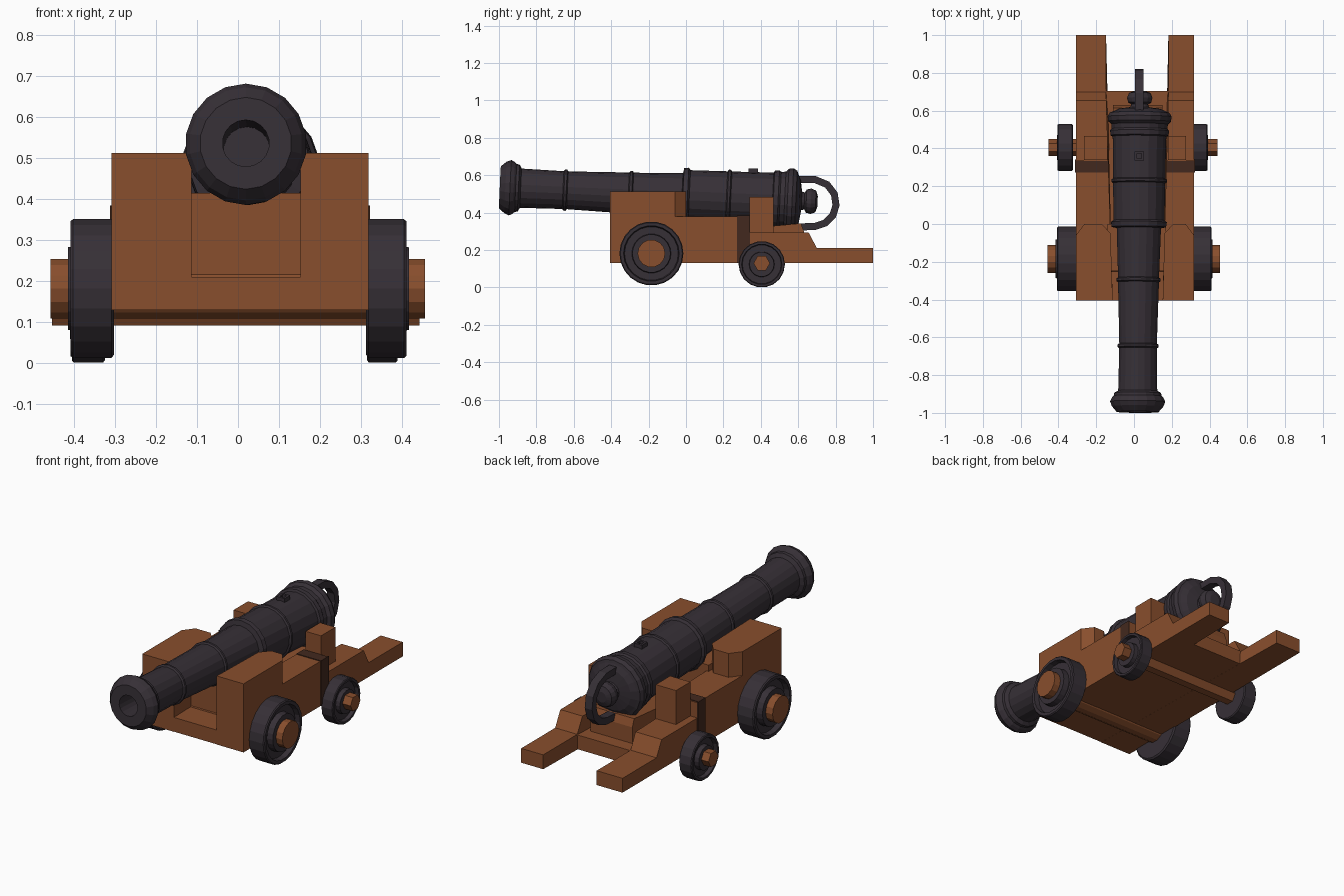
import bpy, bmesh, math
from mathutils import Vector, Matrix

if "Cube" in bpy.data.objects:
    bpy.data.objects.remove(bpy.data.objects["Cube"])


def material(name, rgb):
    m = bpy.data.materials.new(name)
    m.diffuse_color = (*rgb, 1)
    m.use_nodes = True
    m.node_tree.nodes["Principled BSDF"].inputs["Base Color"].default_value = m.diffuse_color
    return m


WOOD = material("brown_wood", (0.25, 0.077, 0.026))
IRON = material("dark_iron", (0.037, 0.029, 0.037))
STAIN = material("dark_wood_stain", (0.055, 0.022, 0.013))


def finish(name, bm, mat):
    bmesh.ops.recalc_face_normals(bm, faces=bm.faces)
    mesh = bpy.data.meshes.new(name)
    bm.to_mesh(mesh)
    bm.free()
    mesh.materials.append(mat)
    ob = bpy.data.objects.new(name, mesh)
    bpy.context.collection.objects.link(ob)
    return ob


def loft(name, rings, mat, closed=False):
    """Skin a list of equal point rings; cap the ends unless closed."""
    bm = bmesh.new()
    vs = [[bm.verts.new(p) for p in r] for r in rings]
    n = len(vs[0])
    pairs = list(zip(vs, vs[1:])) + ([(vs[-1], vs[0])] if closed else [])
    for a, b in pairs:
        for i in range(n):
            j = (i + 1) % n
            bm.faces.new((a[i], a[j], b[j], b[i]))
    if not closed:
        bm.faces.new(vs[0])
        bm.faces.new(vs[-1])
    return finish(name, bm, mat)


def box(name, x, y, z, mat):
    ring = lambda h: [(x[0], y[0], h), (x[1], y[0], h), (x[1], y[1], h), (x[0], y[1], h)]
    return loft(name, [ring(z[0]), ring(z[1])], mat)


def lathe(name, profile, sides, start, axis, mat, turn=0.0):
    """Spin (distance, radius) pairs around an axis line."""
    rot = Vector(axis).to_track_quat('Z', 'Y').to_matrix().to_4x4()
    m = Matrix.Translation(start) @ rot
    angles = [turn + 2 * math.pi * i / sides for i in range(sides)]
    rings = [[m @ Vector((r * math.cos(a), r * math.sin(a), d)) for a in angles]
             for d, r in profile]
    return loft(name, rings, mat)


# Carriage cheeks: stepped side profile, inner faces spread toward the back
def inner_x(side, y):
    t = min((y + 0.405) / 1.1, 1)
    return 0.152 + 0.03 * t if side > 0 else -0.113 - 0.035 * t


cheek = [(-0.405, 0.13), (1, 0.13), (1, 0.21), (0.70, 0.21), (0.655, 0.295),
         (0.34, 0.295), (0.34, 0.38), (-0.405, 0.38)]
for side, label in ((1, "right"), (-1, "left")):
    out = 0.318 if side > 0 else -0.308
    loft(label + "_cheek", [[(inner_x(side, y), y, z) for y, z in cheek],
                            [(out, y, z) for y, z in cheek]], WOOD)
    # Raised front part with clipped back corners
    inn, back = inner_x(side, -0.405), inner_x(side, -0.05)
    plan = [(inn, -0.405), (out, -0.405), (out, -0.06), (out - side * 0.045, 0),
            (back + side * 0.045, 0), (back, -0.05)]
    loft(label + "_cheek_top", [[(x, y, z) for x, y in plan] for z in (0.379, 0.513)], WOOD)
    # Post beside the breech
    px = (0.18, 0.275) if side > 0 else (-0.265, -0.14)
    box(label + "_post", px, (0.34, 0.467), (0.25, 0.485), WOOD)
    # Thin dark band over the cheek
    xs = sorted((out, out + side * 0.004))
    box(label + "_band_side", xs, (0.272, 0.341), (0.131, 0.384), STAIN)
    xs = sorted((inner_x(side, 0.3), out + side * 0.004))
    box(label + "_band_top", xs, (0.272, 0.334), (0.379, 0.384), STAIN)

# Bed, transom and breech wedge between the cheeks
box("bed", (-0.20, 0.22), (-0.404, 0.705), (0.1305, 0.21), WOOD)
box("transom", (-0.14, 0.17), (-0.25, 0.0), (0.20, 0.415), WOOD)
wedge = [(0.15, 0.20), (0.63, 0.20), (0.63, 0.30), (0.615, 0.343), (0.15, 0.30)]
loft("breech_wedge", [[(x, y, z) for y, z in wedge] for x in (-0.11, 0.15)], WOOD)

# Axles
lathe("front_axle", [(0, 0.074), (0.912, 0.074)], 14, (-0.457, -0.185, 0.182), (1, 0, 0), WOOD)
lathe("back_axle", [(0, 0.044), (0.895, 0.044)], 6, (-0.453, 0.405, 0.13), (1, 0, 0), WOOD)


# Wheels: rim, recessed web and raised hub
def wheel(name, x, y, z, r, width, hub, side, sides):
    prof = [(0, r * 0.95), (width * 0.06, r), (width * 0.94, r), (width, r * 0.97),
            (width, r * 0.87), (width * 0.72, r * 0.84), (width * 0.72, hub),
            (width * 1.06, hub * 0.97)]
    lathe(name, prof, sides, (x, y, z), (side, 0, 0), IRON)


wheel("right_front_wheel", 0.312, -0.185, 0.182, 0.171, 0.098, 0.105, 1, 22)
wheel("left_front_wheel", -0.302, -0.185, 0.182, 0.171, 0.106, 0.105, -1, 22)
wheel("right_back_wheel", 0.314, 0.405, 0.124, 0.124, 0.074, 0.068, 1, 18)
wheel("left_back_wheel", -0.324, 0.405, 0.124, 0.124, 0.08, 0.068, -1, 18)

# Barrel: lathed from the bore, out over the muzzle, to the knob at the back
muzzle = Vector((0.019, -0.995, 0.536))
axis = Vector((0.011, 1.575, -0.071)).normalized()


def ring_band(d, r, w=0.012, h=0.009):
    return [(d - w, r), (d - w * 0.5, r + h), (d + w * 0.5, r + h), (d + w, r)]


profile = [(0.35, 0.056), (0.0, 0.057), (0.0, 0.112), (0.03, 0.138), (0.055, 0.148),
           (0.075, 0.138), (0.085, 0.128), (0.10, 0.126), (0.112, 0.105)]
profile += ring_band(0.35, 0.101) + ring_band(0.70, 0.110)
profile += [(0.975, 0.119), (0.98, 0.146), (1.005, 0.150), (1.015, 0.137)]
profile += ring_band(1.225, 0.140)
profile += [(1.46, 0.144), (1.465, 0.156), (1.49, 0.158), (1.50, 0.150), (1.525, 0.152),
            (1.54, 0.168), (1.565, 0.172), (1.585, 0.160), (1.59, 0.145), (1.605, 0.115),
            (1.615, 0.05), (1.63, 0.045), (1.64, 0.062), (1.665, 0.068), (1.69, 0.058),
            (1.70, 0.03)]
lathe("barrel", profile, 18, muzzle, axis, IRON, turn=math.pi / 2)

# Touch hole block: raised square collar with an open middle
collar = [[(0.028 + sx * h, 0.36 + sy * h, z) for sx, sy in ((-1, -1), (1, -1), (1, 1), (-1, 1))]
          for h, z in ((0.025, 0.59), (0.025, 0.635), (0.013, 0.635), (0.013, 0.59))]
loft("touch_hole_block", collar, IRON, closed=True)

# Rope loop behind the breech: flat bar swept along a bent path
path = [(0.58, 0.578), (0.69, 0.577), (0.755, 0.55), (0.793, 0.50), (0.802, 0.44),
        (0.785, 0.385), (0.745, 0.345), (0.69, 0.327), (0.58, 0.322)]
rings = []
for i, p in enumerate(path):
    a, b = Vector(path[max(i - 1, 0)]), Vector(path[min(i + 1, len(path) - 1)])
    t = (b - a).normalized()
    nrm = Vector((-t.y, t.x)) * 0.019
    p = Vector(p)
    o, q = p + nrm, p - nrm
    rings.append([(0.006, *o), (0.051, *o), (0.051, *q), (0.006, *q)])
loft("breech_loop", rings, IRON)
